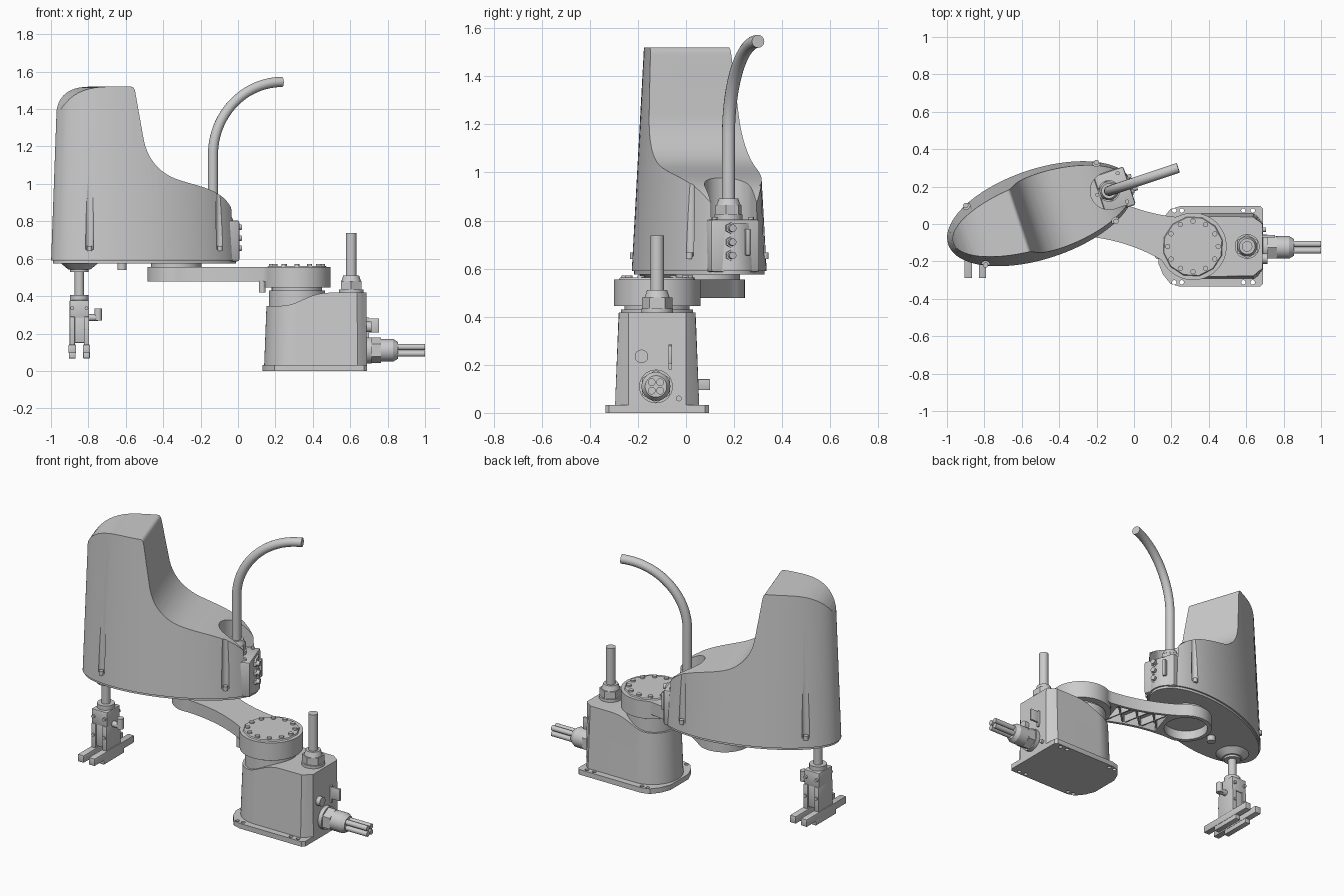
import bpy, bmesh
from math import sin, cos, pi, radians, sqrt
from mathutils import Matrix, Vector
from mathutils.geometry import interpolate_bezier

if "Cube" in bpy.data.objects:
    bpy.data.objects.remove(bpy.data.objects["Cube"])

ID = Matrix()
BASE = Matrix.Translation((.315, -.12, 0))                                   # first joint axis
ARM = BASE @ Matrix.Rotation(radians(162), 4, 'Z')                           # x runs along lower arm
HEAD = Matrix.Translation((-.5, .055, 0)) @ Matrix.Rotation(radians(18.4), 4, 'Z')
TOOL = Matrix.Translation((-.848, -.095, 0))
UPRIGHT = Matrix.Rotation(pi / 2, 4, 'X')                                    # (x, y) profile -> (x, z)


def finish(name, bm, M):
    bmesh.ops.recalc_face_normals(bm, faces=bm.faces)
    me = bpy.data.meshes.new(name)
    bm.to_mesh(me)
    bm.free()
    ob = bpy.data.objects.new(name, me)
    ob.matrix_world = M
    bpy.context.collection.objects.link(ob)
    return ob


def prism(name, pts, z0, z1, M=ID, top=None):
    bm = bmesh.new()
    a = [bm.verts.new((x, y, z0)) for x, y in pts]
    b = [bm.verts.new((x, y, z1)) for x, y in (top or pts)]
    bm.faces.new(a)
    bm.faces.new(b)
    for i in range(len(a)):
        j = (i + 1) % len(a)
        bm.faces.new((a[i], a[j], b[j], b[i]))
    return finish(name, bm, M)


def rod(name, p, q, r, M=ID, r2=None, n=32):
    p, q = Vector(p), Vector(q)
    bm = bmesh.new()
    rot = (q - p).to_track_quat('Z', 'Y').to_matrix().to_4x4()
    bmesh.ops.create_cone(bm, cap_ends=True, segments=n, radius1=r, radius2=r if r2 is None else r2,
                          depth=(q - p).length, matrix=Matrix.Translation((p + q) / 2) @ rot)
    return finish(name, bm, M)


def box(name, lo, hi, M=ID, bevel=0):
    lo, hi = Vector(lo), Vector(hi)
    bm = bmesh.new()
    bmesh.ops.create_cube(bm, size=1, matrix=Matrix.Translation((lo + hi) / 2) @ Matrix.Diagonal((*(hi - lo), 1)))
    if bevel:
        bmesh.ops.bevel(bm, geom=bm.edges[:], offset=bevel, segments=2, profile=.5, affect='EDGES')
    return finish(name, bm, M)


def bake(ob):
    bpy.context.view_layer.update()
    return bpy.data.meshes.new_from_object(ob.evaluated_get(bpy.context.evaluated_depsgraph_get()))


def boolean(ob, cutter, op='DIFFERENCE'):
    m = ob.modifiers.new('cut', 'BOOLEAN')
    m.operation, m.object, m.solver = op, cutter, 'EXACT'
    me = bake(ob)
    ob.modifiers.clear()
    ob.data = me
    bpy.data.objects.remove(cutter)


def bez(a, b, c, d, n=14):
    return [(p.x, p.y) for p in interpolate_bezier(*[Vector((*v, 0)) for v in (a, b, c, d)], n)]


def mirrored(half):
    return half + [(x, -y) for x, y in reversed(half) if abs(y) > 1e-5]


def ellipse(a, b, n=96):
    return [(a * cos(2 * pi * i / n), b * sin(2 * pi * i / n)) for i in range(n)]


# --- base: foot plate with bolt holes, drafted housing with a swept top ---
plate = prism('base_plate', mirrored([(-.185, .09), (-.16, .15), (-.12, .20), (-.07, .215), (.36, .215), (.375, .20)]),
              0, .032, BASE)
for s in (1, -1):
    for x in (-.1, -.06, .27, .32):
        boolean(plate, rod('hole', (x, s * .192, -.1), (x, s * .192, .1), .012, BASE, n=16))


def housing(r, w, x1):
    arc = [(-r * cos(i * pi / 40), r * sin(i * pi / 40)) for i in range(21)]
    return mirrored(arc + [(x1 - .05, w), (x1 - .03, w - .015), (x1, .12)])


body = prism('base_housing', housing(.175, .175, .375), .03, .5, BASE, housing(.157, .155, .37))
sweep = [(-.3, .345), (-.1, .347)] + bez((-.06, .35), (.02, .36), (.06, .415), (.17, .418)) + [(.5, .418), (.5, -.1), (-.3, -.1)]
boolean(body, prism('top_sweep', sweep, -.5, .5, BASE @ UPRIGHT), 'INTERSECT')
rod('base_turntable', (0, 0, .33), (0, 0, .43), .15, BASE, n=64)
rod('base_turntable_lip', (0, 0, .425), (0, 0, .45), .135, BASE, n=64)

# rear panel: cable gland, four cables, plug sockets
rod('gland_flange', (.69, -.125, .11), (.715, -.125, .11), .07)
rod('gland_nut', (.71, -.125, .11), (.765, -.125, .11), .068, n=6)
rod('gland_body', (.76, -.125, .11), (.83, -.125, .11), .06)
rod('gland_tip', (.83, -.125, .11), (.855, -.125, .11), .06, r2=.045)
for i in range(4):
    y, z = -.125 + .0175 * (1 if i % 2 else -1), .11 + .0175 * (1 if i > 1 else -1)
    rod(f'cable_{i}', (.84, y, z), (1, y, z), .016, n=20)
rod('round_socket', (.68, -.185, .235), (.715, -.185, .235), .028)
rod('ground_stud', (.68, -.03, .06), (.705, -.03, .06), .012, n=16)
box('flat_plug', (.68, -.073, .18), (.70, -.058, .285))
box('flat_plug_hood', (.69, -.073, .205), (.755, -.058, .28), bevel=.003)

# upright stub pipe with hex gland on the base
rod('stub_flange', (.605, -.12, .41), (.605, -.12, .435), .066)
rod('stub_nut', (.605, -.12, .43), (.605, -.12, .48), .064, n=6)
rod('stub_collar', (.605, -.12, .48), (.605, -.12, .51), .052, r2=.042)
rod('stub_pipe', (.605, -.12, .50), (.605, -.12, .737), .028)

# --- lower arm: waisted slab, hollow and ribbed underneath ---
L, R1, R2 = .678, .18, .155


def half_width(s):
    w = .1 + .06 * (2 * s / L - 1) ** 2 if 0 < s < L else 0
    return max(w, sqrt(max(R1 ** 2 - s ** 2, 0)), sqrt(max(R2 ** 2 - (s - L) ** 2, 0)))


N = 90
ss = [(L - R1 + R2) / 2 - (L + R1 + R2) / 2 * cos(pi * i / N) for i in range(N + 1)]
arm = prism('lower_arm', mirrored([(s, half_width(s)) for s in ss]), .477, .555, ARM)
span = [.20 + .32 * i / 16 for i in range(17)]
boolean(arm, prism('pocket', [(s, half_width(s) - .018) for s in span] + [(s, -half_width(s) + .018) for s in reversed(span)],
                   .4, .535, ARM))
boolean(arm, rod('elbow_pocket', (L, 0, .4), (L, 0, .535), .13, ARM, n=64))
for i in range(3):
    for s in (1, -1):
        x = .20 + .11 * i
        prism(f'arm_rib_{i}_{s}', [(x, -s * .09), (x + .01, -s * .09), (x + .11, s * .085), (x + .10, s * .085)], .487, .54, ARM)
rod('shoulder_hub', (0, 0, .445), (0, 0, .53), .18, ARM, n=64)
rod('shoulder_cap', (0, 0, .55), (0, 0, .562), .165, ARM, r2=.158, n=12)
for i in range(12):
    a = i * pi / 6
    p = (.135 * cos(a), .135 * sin(a))
    rod(f'shoulder_bolt_{i}', (*p, .555), (*p, .572), .014, BASE, n=12)
rod('arm_stop', (.13, -.17, .42), (.13, -.17, .48), .018)
rod('elbow_hub', (L, 0, .55), (L, 0, .585), .135, ARM, n=64)

# --- upper arm cover: tapered ellipse cut by a saddle-like side profile ---
cover = prism('head_cover', ellipse(.52, .24), .59, 1.6, HEAD, ellipse(.484, .175))
side = ([(-.7, .4), (-.7, 1.2)] + bez((-.515, 1.27), (-.495, 1.45), (-.42, 1.52), (-.25, 1.52))
        + bez((-.135, 1.52), (-.12, 1.52), (-.113, 1.51), (-.11, 1.485), 6)
        + bez((-.072, 1.25), (-.055, 1.13), (.02, 1.05), (.13, 1.02))
        + bez((.14, 1.017), (.25, .985), (.37, .97), (.44, .89)) + [(.6, .72), (.6, .4)])
boolean(cover, prism('side_profile', side, -.6, .6, HEAD @ UPRIGHT), 'INTERSECT')
scoop = [(.386 - .1 * sin(i * pi / 24), .1 * cos(i * pi / 24)) for i in range(25)]
boolean(cover, prism('hose_scoop', scoop + [(.7, -.1), (.7, .1)], .79, 1.3, HEAD, ))
for i, (u, v) in enumerate([(-.365, -.168), (.37, -.166), (-.365, .168), (.37, .166)]):
    boolean(cover, rod('slot', (u, v, .65), (u, v, 1.3), .022, HEAD, n=20))
    rod(f'cover_screw_{i}', (u, v, .64), (u, v, .668), .014, HEAD, n=16)
prism('head_underplate', ellipse(.51, .23), .575, .595, HEAD)

# connector block at the rear of the head
box('connector_block', (.33, -.115, .585), (.50, .1, .805), HEAD, .012)
for i, z in enumerate((.655, .71, .768)):
    rod(f'air_port_{i}', (.49, -.03, z), (.515, -.03, z), .024, HEAD, n=6)
    rod(f'air_port_tip_{i}', (.51, -.03, z), (.535, -.03, z), .015, HEAD, n=20)
box('signal_plug', (.49, .03, .655), (.525, .05, .765), HEAD, .003)
for i, (u, v) in enumerate([(.32, 0), (.46, .075), (.46, -.085)]):
    rod(f'block_screw_{i}', (u, v, .78), (u, v, .815), .011, HEAD, n=12)

# hose with its fitting
rod('hose_flange', (.386, 0, .79), (.386, 0, .825), .058, HEAD)
rod('hose_nut', (.386, 0, .82), (.386, 0, .865), .056, HEAD, n=6)
rod('hose_collar', (.386, 0, .865), (.386, 0, .892), .05, HEAD, r2=.04)
cu = bpy.data.curves.new('hose', 'CURVE')
cu.dimensions, cu.bevel_depth, cu.bevel_resolution, cu.use_fill_caps = '3D', .027, 6, True
path = [(.386, 0, .85)] + [(.386 + .39 * (1 - cos(a)), 0, 1.155 + .39 * sin(a)) for a in [i * pi / 48 for i in range(25)]]
sp = cu.splines.new('POLY')
sp.points.add(len(path) - 1)
for pt, c in zip(sp.points, path):
    pt.co = (*c, 1)
tmp = bpy.data.objects.new('hose_path', cu)
bpy.context.collection.objects.link(tmp)
hose = bpy.data.objects.new('hose', bake(tmp))
hose.matrix_world = HEAD
bpy.context.collection.objects.link(hose)
bpy.data.objects.remove(tmp)

# --- tool: quill, parallel gripper and two jaws ---
rod('quill_boss', (0, 0, .543), (0, 0, .58), .06, TOOL, r2=.105, n=48)
rod('quill_seal', (0, 0, .53), (0, 0, .55), .05, TOOL)
rod('quill_shaft', (0, 0, .39), (0, 0, .56), .025, TOOL)
rod('head_stop', (-.62, -.02, .54), (-.62, -.02, .58), .025)
rod('gripper_collar', (0, 0, .375), (0, 0, .405), .05, TOOL)
box('gripper_top', (-.052, -.065, .285), (.052, .065, .378), TOOL, .004)
box('gripper_body', (-.045, -.06, .15), (.045, .06, .29), TOOL, .003)
for s in (1, -1):
    x = s * .038
    box(f'gripper_rail_{s}', (x - .014, -.07, .12), (x + .014, .07, .29), TOOL, .003)
    box(f'jaw_{s}', (x - .02, -.195, .095), (x + .02, .195, .14), TOOL, .003)
    box(f'jaw_tip_{s}', (x - .018, -.10, .067), (x + .018, .10, .10), TOOL, .003)
    for z in (.22, .335):
        rod(f'gripper_screw_{s}_{z}', (x, -.078, z), (x, .078, z), .01, TOOL, n=12)
rod('air_elbow', (.04, 0, .285), (.1, 0, .285), .018, TOOL, n=20)
rod('air_elbow_up', (.1, 0, .27), (.1, 0, .335), .02, TOOL, n=20)

# smooth shading on curved surfaces
for ob in bpy.context.scene.objects:
    ob.select_set(True)
bpy.context.view_layer.objects.active = cover
bpy.ops.object.shade_smooth_by_angle(angle=radians(28))
